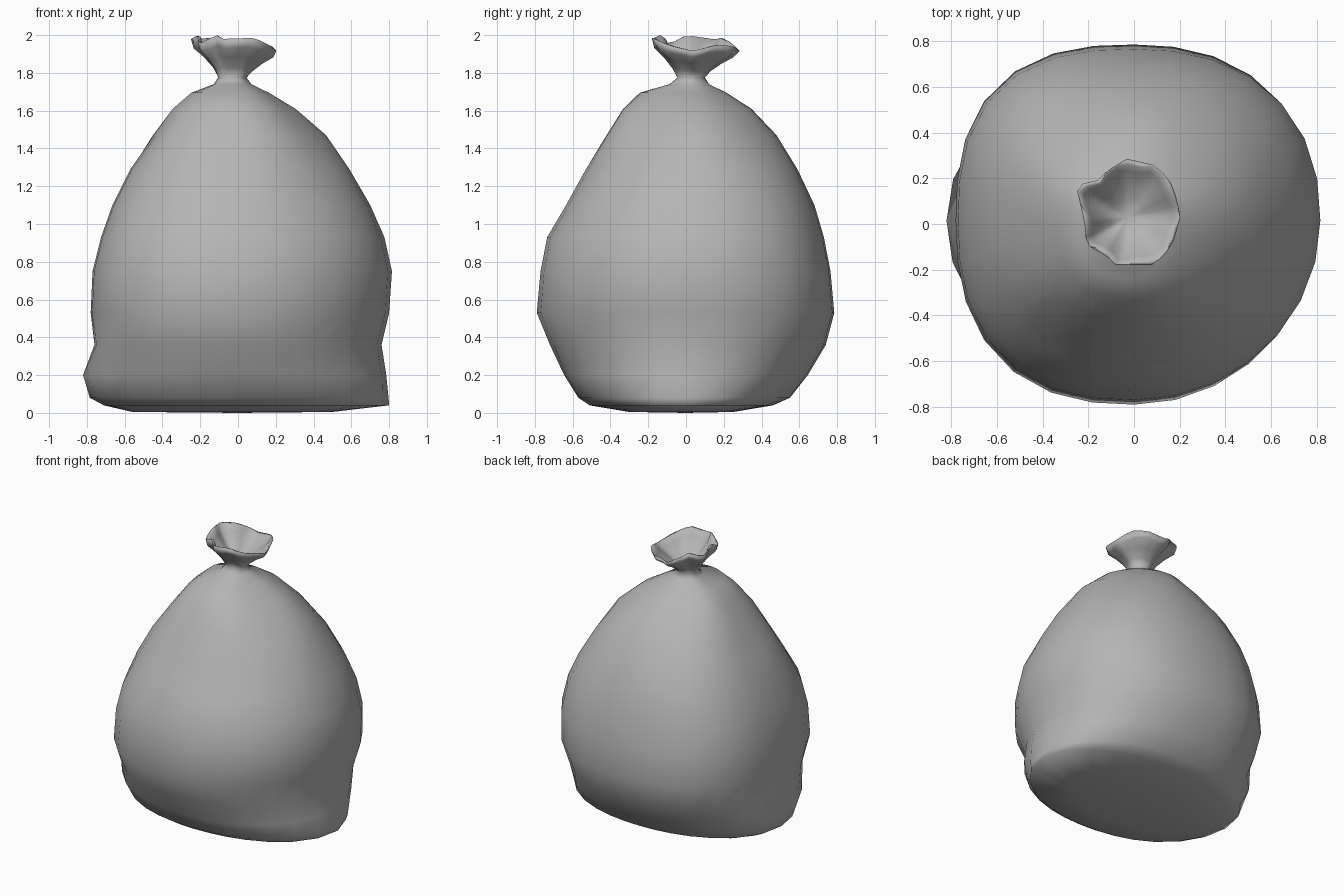
import bpy, bmesh
from math import sin, cos, pi, atan2

if "Cube" in bpy.data.objects:
    bpy.data.objects.remove(bpy.data.objects["Cube"])

SIDES = 28

# Body sections: z, left x, right x, front y, back y, squareness
BODY = [
    (0.005, -0.56, 0.50, -0.30, 0.25, 2.1),
    (0.04, -0.71, 0.80, -0.51, 0.46, 2.1),
    (0.08, -0.785, 0.797, -0.57, 0.55, 2.1),
    (0.20, -0.82, 0.785, -0.645, 0.645, 2.1),
    (0.36, -0.76, 0.76, -0.72, 0.74, 2.2),
    (0.53, -0.78, 0.80, -0.79, 0.785, 2.3),
    (0.75, -0.77, 0.815, -0.77, 0.765, 2.3),
    (0.93, -0.725, 0.775, -0.735, 0.73, 2.3),
    (1.10, -0.665, 0.70, -0.635, 0.68, 2.25),
    (1.29, -0.57, 0.59, -0.53, 0.59, 2.2),
    (1.47, -0.45, 0.46, -0.43, 0.47, 2.1),
    (1.61, -0.35, 0.30, -0.34, 0.34, 2.0),
    (1.695, -0.25, 0.16, -0.25, 0.21, 2.0),
    (1.74, -0.13, 0.07, -0.09, 0.12, 2.0),
    (1.775, -0.105, 0.045, -0.045, 0.10, 2.0),
]

# Open rim of the gathered mouth: x, y, z
RIM = [(0.205, 0.04, 1.915), (0.17, 0.17, 1.95), (0.10, 0.255, 1.94),
       (-0.03, 0.285, 1.915), (-0.11, 0.24, 1.96), (-0.16, 0.19, 1.985),
       (-0.255, 0.17, 1.975), (-0.215, 0.0, 2.0), (-0.21, -0.09, 1.95),
       (-0.12, -0.14, 2.0), (-0.08, -0.18, 1.98), (0.09, -0.18, 1.985),
       (0.17, -0.09, 1.945)]
CX, CY = -0.03, 0.03


def section(z, xl, xr, yf, yb, n):
    """Rounded-square ring with its own radius on each side."""
    cx, cy = (CX, CY) if z > 1.6 else (0, 0.015)
    pts = []
    for i in range(SIDES):
        a = 2 * pi * i / SIDES
        c, s = cos(a), sin(a)
        rx = xr - cx if c > 0 else cx - xl
        ry = yb - cy if s > 0 else cy - yf
        # the left side bulges more, the front right is slacker
        k = n
        if 0.3 < z < 1.5:
            k += (0.3 if s > 0 else 0.15) if c < 0 else (0 if s > 0 else -0.3)
        r = (abs(c / rx) ** k + abs(s / ry) ** k) ** (-1 / k)
        # soft gathering folds towards the neck
        if 1.4 < z < 1.76:
            r *= 1 + 0.025 * sin(5 * a + 0.6)
        pts.append((cx + r * c, cy + r * s, z))
    return pts


def rim_ring():
    """Sample the rim outline at even angles."""
    table = sorted((atan2(y - CY, x - CX) % (2 * pi), x, y, z) for x, y, z in RIM)
    first, last = table[0], table[-1]
    table = ([(last[0] - 2 * pi,) + last[1:]] + table
             + [(first[0] + 2 * pi,) + first[1:]])
    out = []
    for i in range(SIDES):
        a = 2 * pi * i / SIDES
        for p, q in zip(table, table[1:]):
            if p[0] <= a <= q[0]:
                t = (a - p[0]) / (q[0] - p[0])
                out.append(tuple(p[k] + (q[k] - p[k]) * t for k in (1, 2, 3)))
                break
    return out


def blend(neck, rim, t, tz, shrink=1.0):
    """Pleated ring between the neck and the rim."""
    ring = []
    for i, (a, b) in enumerate(zip(neck, rim)):
        x, y = a[0] + (b[0] - a[0]) * t, a[1] + (b[1] - a[1]) * t
        f = shrink * (1 + 0.05 * sin(7 * 2 * pi * i / SIDES + 0.8))
        ring.append((CX + (x - CX) * f, CY + (y - CY) * f,
                     a[2] + (b[2] - a[2]) * tz))
    return ring


rings = [section(*row) for row in BODY]
neck, rim = rings[-1], rim_ring()

# Flared outside of the mouth, the rim, then the inside of the bowl
rings += [blend(neck, rim, 0.18, 0.24), blend(neck, rim, 0.50, 0.52),
          blend(neck, rim, 0.86, 0.76), rim,
          blend(neck, rim, 0.92, 1.0), blend(neck, rim, 0.80, 0.78, 0.97),
          blend(neck, rim, 0.46, 0.54, 0.94), blend(neck, rim, 0.14, 0.27, 0.85)]

# Loft the rings and close both ends with fans
bm = bmesh.new()
loops = [[bm.verts.new(p) for p in ring] for ring in rings]
for lo, hi in zip(loops, loops[1:]):
    for i in range(SIDES):
        j = (i + 1) % SIDES
        bm.faces.new((lo[i], lo[j], hi[j], hi[i]))
base = bm.verts.new((0, 0, 0))
pit = bm.verts.new((CX, CY, 1.80))
for i in range(SIDES):
    j = (i + 1) % SIDES
    bm.faces.new((loops[0][j], loops[0][i], base))
    bm.faces.new((loops[-1][i], loops[-1][j], pit))
bmesh.ops.recalc_face_normals(bm, faces=bm.faces)
for f in bm.faces:
    f.smooth = True

mesh = bpy.data.meshes.new("tied_sack")
bm.to_mesh(mesh)
bm.free()
sack = bpy.data.objects.new("tied_sack", mesh)
bpy.context.collection.objects.link(sack)

# Dark grey cloth
cloth = bpy.data.materials.new("dark_grey_cloth")
cloth.diffuse_color = (0.46, 0.46, 0.46, 1)
cloth.use_nodes = True
cloth.node_tree.nodes["Principled BSDF"].inputs["Base Color"].default_value = cloth.diffuse_color
mesh.materials.append(cloth)
